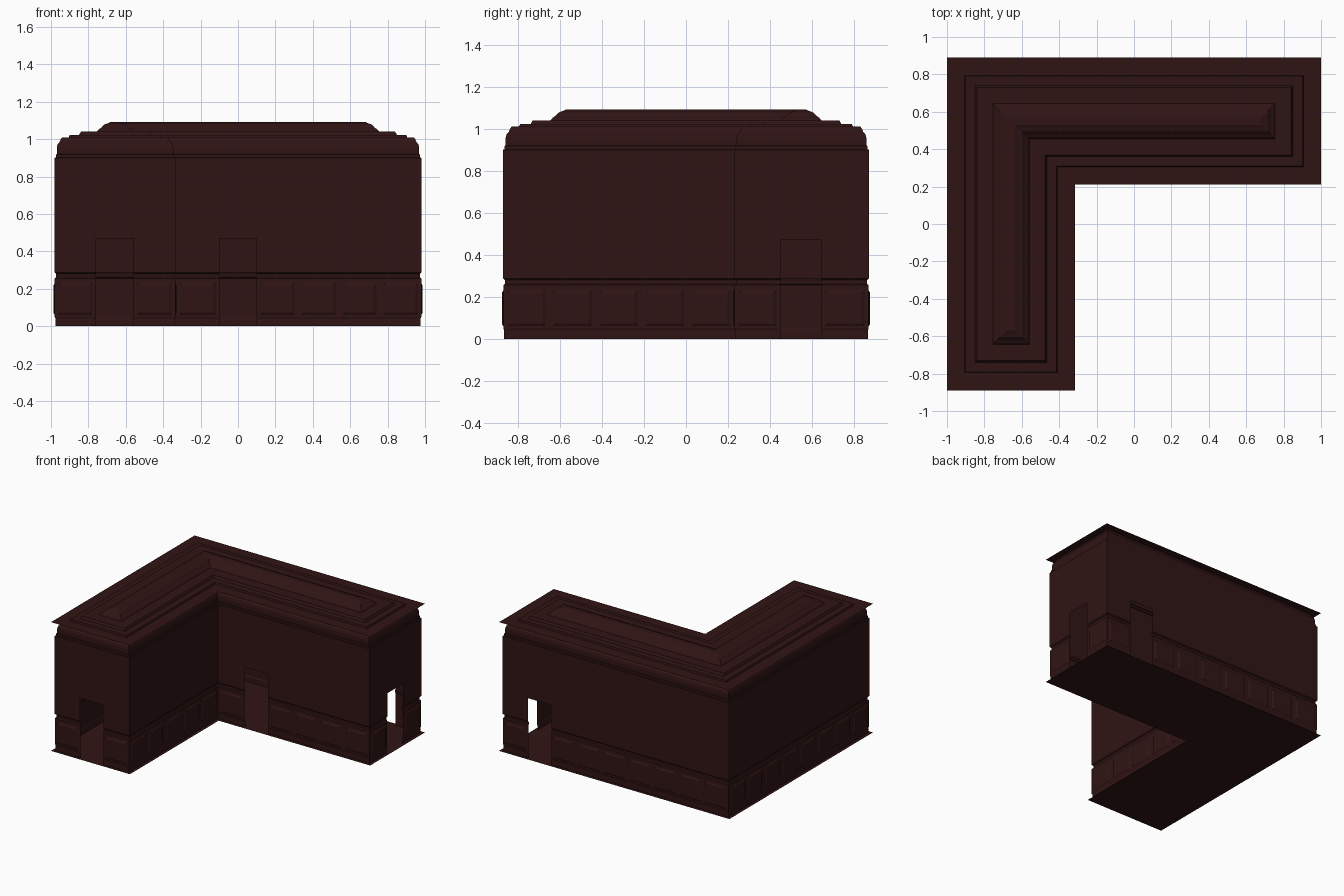
import bpy, bmesh
from mathutils import Vector

if "Cube" in bpy.data.objects:
    bpy.data.objects.remove(bpy.data.objects["Cube"])

mat = bpy.data.materials.new("dark_red")
mat.diffuse_color = (0.03, 0.007, 0.007, 1)
mat.use_nodes = True
mat.node_tree.nodes["Principled BSDF"].inputs["Base Color"].default_value = mat.diffuse_color


def footprint(d):
    """L-shaped outline moved inward by d."""
    return [Vector(p) for p in (
        (-1 + d, -0.89 + d), (-0.315 - d, -0.89 + d), (-0.315 - d, 0.21 + d),
        (1 - d, 0.21 + d), (1 - d, 0.89 - d), (-1 + d, 0.89 - d))]


def make(name, faces):
    """Object from a list of faces given as point lists."""
    bm = bmesh.new()
    for f in faces:
        bm.faces.new([bm.verts.new(p) for p in f])
    bmesh.ops.remove_doubles(bm, verts=bm.verts, dist=1e-5)
    me = bpy.data.meshes.new(name)
    bm.to_mesh(me)
    bm.free()
    me.materials.append(mat)
    ob = bpy.data.objects.new(name, me)
    bpy.context.collection.objects.link(ob)
    return ob


# doorways: edge index -> start and end along the edge axis
DOOR_H = 0.47
doors = {0: (-0.76, -0.56), 2: (-0.1, 0.1), 3: (0.45, 0.645), 4: (0.76, 0.56)}


def on_edge(i, d, t):
    """Point on edge i of the inset outline: a corner (0/1) or a door side ('a'/'b')."""
    pts = footprint(d)
    a, b = pts[i], pts[(i + 1) % 6]
    if t == 0:
        return a
    if t == 1:
        return b
    v = doors[i][0 if t == 'a' else 1]
    return Vector((v, a.y)) if abs(a.y - b.y) < 1e-6 else Vector((a.x, v))


def sweep(profile):
    """Sweep an (inset, height) profile round the room, skipping doorways."""
    faces = []
    for i in range(6):
        for (d0, z0), (d1, z1) in zip(profile, profile[1:]):
            spans = [(0, 1)]
            if i in doors and z1 <= DOOR_H + 1e-6:
                spans = [(0, 'a'), ('b', 1)]
            for s, e in spans:
                faces.append([(*on_edge(i, d0, s), z0), (*on_edge(i, d0, e), z0),
                              (*on_edge(i, d1, e), z1), (*on_edge(i, d1, s), z1)])
    return faces


# walls and mouldings
make("wainscot", sweep([(0.024, 0), (0.024, 0.04), (0.02, 0.05), (0.02, 0.255)]))
make("chair_rail", sweep([(0.02, 0.255), (0.028, 0.262), (0.028, 0.28), (0.019, 0.288)]))
make("upper_wall", sweep([(0.019, 0.288), (0.019, DOOR_H), (0.019, 0.9)]))
make("crown_moulding", sweep([(0.019, 0.9), (0.026, 0.902), (0.026, 0.918), (0.031, 0.92),
                              (0.031, 0.955), (0.036, 0.975), (0.046, 0.985), (0.052, 1.0),
                              (0.06, 1.01)]))

# wainscot panels, recessed outward
panels = []
for i in range(6):
    spans = [(0, 'a'), ('b', 1)] if i in doors else [(0, 1)]
    for s, e in spans:
        p, q = on_edge(i, 0.02, s), on_edge(i, 0.02, e)
        u = (q - p).normalized()
        out = Vector((u.y, -u.x)) * 0.007
        n = max(1, round((q - p).length / 0.21))
        pitch = (q - p).length / n
        for k in range(n):
            a, b = p + u * (k * pitch + 0.02), p + u * ((k + 1) * pitch - 0.02)
            g = u * 0.012
            base = [(*a, 0.06), (*b, 0.06), (*b, 0.23), (*a, 0.23)]
            top = [(*(a + g + out), 0.072), (*(b - g + out), 0.072),
                   (*(b - g + out), 0.218), (*(a + g + out), 0.218)]
            panels.append(top)
            for j in range(4):
                m = (j + 1) % 4
                panels.append([base[j], base[m], top[m], top[j]])
make("wainscot_panels", panels)

# stepped tray ceiling, with a flat rim past the walls
tray = [(0, 1.01), (0.095, 1.01), (0.1, 1.022), (0.15, 1.022), (0.16, 1.04), (0.245, 1.04),
        (0.255, 1.052), (0.27, 1.062), (0.285, 1.078), (0.305, 1.085), (0.32, 1.092)]
ceiling = sweep(tray)
ceiling.append([(*p, 1.092) for p in footprint(0.32)])
make("tray_ceiling", ceiling)

# floor sheet
make("floor", [[(*p, 0) for p in footprint(0)]])
